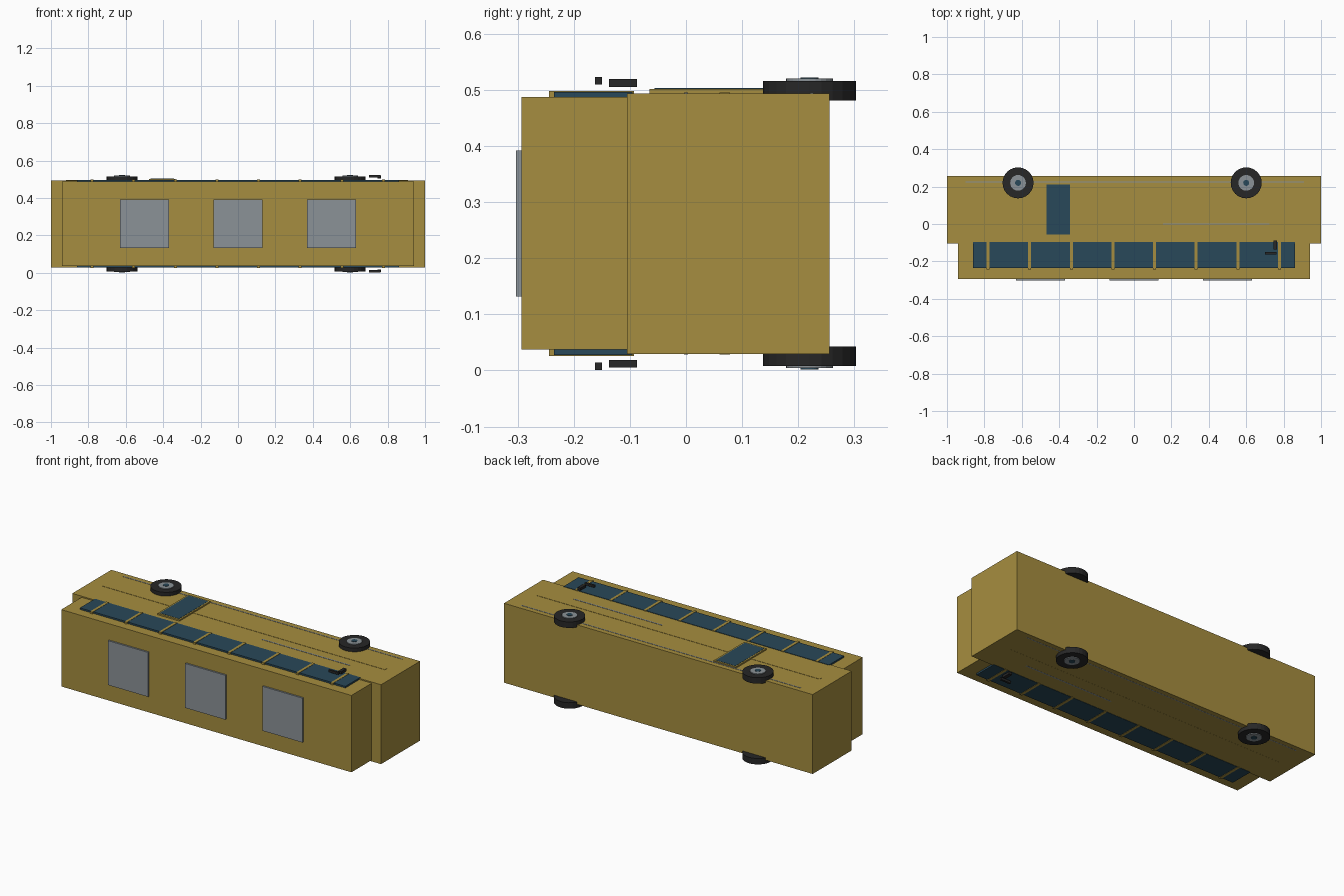
import bpy

cube = bpy.data.objects.get("Cube")
if cube:
    bpy.data.objects.remove(cube, do_unlink=True)


def material(name, rgb):
    m = bpy.data.materials.new(name)
    m.use_nodes = True
    m.diffuse_color = (*rgb, 1)
    m.node_tree.nodes["Principled BSDF"].inputs["Base Color"].default_value = (*rgb, 1)
    return m


GOLD = material("gold_paint", (0.38, 0.27, 0.05))
GLASS = material("blue_glass", (0.022, 0.065, 0.10))
GREY = material("grey_metal", (0.26, 0.29, 0.31))
BLACK = material("black_rubber", (0.02, 0.02, 0.02))
MID = 0.262  # height of the bus centre plane; the bus lies on its side


def finish(name, mat):
    ob = bpy.context.object
    ob.name = name
    ob.data.materials.append(mat)
    return ob


def box(name, mat, x, y, z):
    """Box from (min, max) ranges on each axis."""
    ranges = (x, y, z)
    bpy.ops.mesh.primitive_cube_add(size=1, location=[(a + b) / 2 for a, b in ranges])
    ob = finish(name, mat)
    ob.scale = [b - a for a, b in ranges]
    bpy.ops.object.transform_apply(location=False, rotation=False, scale=True)
    return ob


def side_range(side, low, high):
    """Range of distances from the centre plane, on the given side."""
    return tuple(sorted((MID + side * low, MID + side * high)))


def disc(name, mat, x, y, radius, side, low, high):
    a, b = side_range(side, low, high)
    bpy.ops.mesh.primitive_cylinder_add(vertices=24, radius=radius, depth=b - a,
                                        location=(x, y, (a + b) / 2))
    return finish(name, mat)


# Body: wide lower hull and narrower upper cabin
box("lower_body", GOLD, (-1, 1), (-0.105, 0.256), (0.029, 0.494))
box("upper_body", GOLD, (-0.94, 0.94), (-0.293, -0.105), (0.037, 0.487))

# Roof units
for x in (-0.5, 0, 0.5):
    box("roof_unit", GREY, (x - 0.13, x + 0.13), (-0.303, -0.292), (0.132, 0.392))

# Parts on both flanks
for side, label in ((1, "right"), (-1, "left")):
    box(label + "_window_band", GLASS, (-0.86, 0.86), (-0.235, -0.095),
        side_range(side, 0.22, 0.2345))
    for i in range(8):
        x = -0.78 + i * 0.2225
        box(label + "_window_post", GOLD, (x - 0.008, x + 0.008), (-0.244, -0.093),
            side_range(side, 0.22, 0.236))

    # Trim strips
    for name, mat, xs, y, half in (
            ("sill_strip", GREY, (-0.9, 0.91), 0.224, 0.003),
            ("rub_rail", GOLD, (-0.92, 0.91), 0.069, 0.009),
            ("side_stripe", GREY, (0.155, 0.725), 0, 0.004)):
        box(f"{label}_{name}", mat, xs, (y - half, y + half),
            side_range(side, 0.23, 0.2335))

    # Wheels
    for x in (-0.62, 0.6):
        disc(label + "_tyre", BLACK, x, 0.22, 0.083, side, 0.219, 0.254)
        disc(label + "_hub", GREY, x, 0.22, 0.042, side, 0.25, 0.258)
        disc(label + "_hub_cap", GLASS, x, 0.22, 0.016, side, 0.255, 0.26)

    # Mirror
    box(label + "_mirror_head", BLACK, (0.745, 0.765), (-0.137, -0.087),
        side_range(side, 0.243, 0.257))
    box(label + "_mirror_arm", BLACK, (0.70, 0.762), (-0.162, -0.15),
        side_range(side, 0.248, 0.261))

# Single door, right flank only
box("door_frame", GOLD, (-0.477, -0.333), (-0.065, 0.221), (0.48, 0.502))
box("door_glass", GLASS, (-0.468, -0.342), (-0.056, 0.212), (0.49, 0.503))
